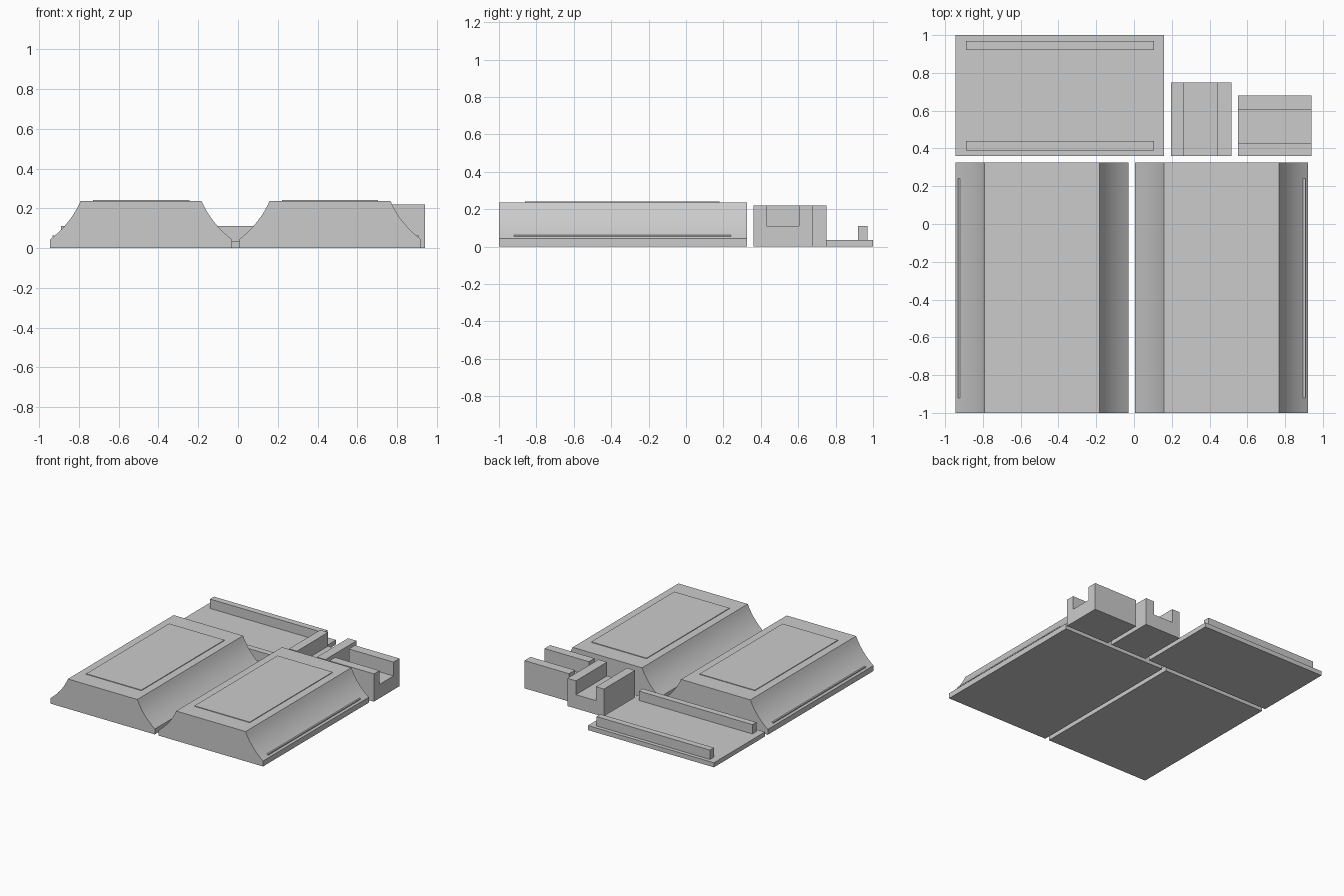
import bpy, bmesh

if "Cube" in bpy.data.objects:
    bpy.data.objects.remove(bpy.data.objects["Cube"])

grey = bpy.data.materials.new("plain grey")
grey.diffuse_color = (0.6, 0.6, 0.6, 1)
grey.use_nodes = True
grey.node_tree.nodes["Principled BSDF"].inputs["Base Color"].default_value = grey.diffuse_color


def extrude(name, profile, axis, start, end, smooth=False):
    """Extrude a closed (side, z) profile along the x or y axis."""
    bm = bmesh.new()

    def place(p, t):
        return (t, p[0], p[1]) if axis == "x" else (p[0], t, p[1])

    face = bm.faces.new([bm.verts.new(place(p, start)) for p in profile])
    out = bmesh.ops.extrude_face_region(bm, geom=[face])
    for v in out["geom"]:
        if isinstance(v, bmesh.types.BMVert):
            if axis == "x":
                v.co.x = end
            else:
                v.co.y = end
    bmesh.ops.recalc_face_normals(bm, faces=bm.faces)
    mesh = bpy.data.meshes.new(name)
    bm.to_mesh(mesh)
    bm.free()
    mesh.materials.append(grey)
    ob = bpy.data.objects.new(name, mesh)
    bpy.context.collection.objects.link(ob)
    if smooth:
        bpy.ops.object.select_all(action="DESELECT")
        ob.select_set(True)
        bpy.context.view_layer.objects.active = ob
        bpy.ops.object.shade_smooth_by_angle(angle=0.4)
    return ob


def box(name, x0, x1, y0, y1, z0, z1):
    return extrude(name, [(x0, z0), (x1, z0), (x1, z1), (x0, z1)], "y", y0, y1)


def channel(name, axis, s0, s1, g0, g1, start, end):
    """U-shaped block with a groove between g0 and g1."""
    h, f = 0.22, 0.11
    extrude(name, [(s0, 0), (s1, 0), (s1, h), (g1, h), (g1, f),
                   (g0, f), (g0, h), (s0, h)], axis, start, end)


# Flank curve, measured inward from the block's outer edge
P0, P1, P2 = (0.0, 0.043), (0.106, 0.126), (0.153, 0.236)
N = 10
flank = []
for i in range(N + 1):
    t = i / N
    flank.append(tuple((1 - t) ** 2 * a + 2 * t * (1 - t) * b + t * t * c
                       for a, b, c in zip(P0, P1, P2)))

# Two large blocks with curved flanks, raised top panel and an outer ridge
W = 0.915
for side, x0, sign in (("left", -0.945, 1), ("right", 0.005, -1)):
    x1 = x0 + W
    profile = [(x0, 0), (x1, 0)]
    profile += [(x1 - d, z) for d, z in flank]
    profile += [(x0 + d, z) for d, z in reversed(flank)]
    extrude(side + "_block", profile, "y", -1, 0.325, smooth=True)
    box(side + "_top_panel", x0 + 0.215, x1 - 0.215, -0.86, 0.18, 0.235, 0.241)
    edge = x0 if sign == 1 else x1
    a, b = sorted((edge + sign * 0.012, edge + sign * 0.03))
    box(side + "_side_ridge", a, b, -0.92, 0.24, 0.055, 0.063)

# Flat base plate with two rails
box("base_plate", -0.945, 0.16, 0.36, 1.0, 0, 0.036)
for name, y in (("front_rail", 0.39), ("back_rail", 0.92)):
    box(name, -0.89, 0.105, y, y + 0.05, 0.03, 0.11)

# Two grooved blocks
channel("lengthwise_channel", "y", 0.195, 0.515, 0.265, 0.44, 0.36, 0.75)
channel("crosswise_channel", "x", 0.36, 0.68, 0.43, 0.605, 0.55, 0.94)
